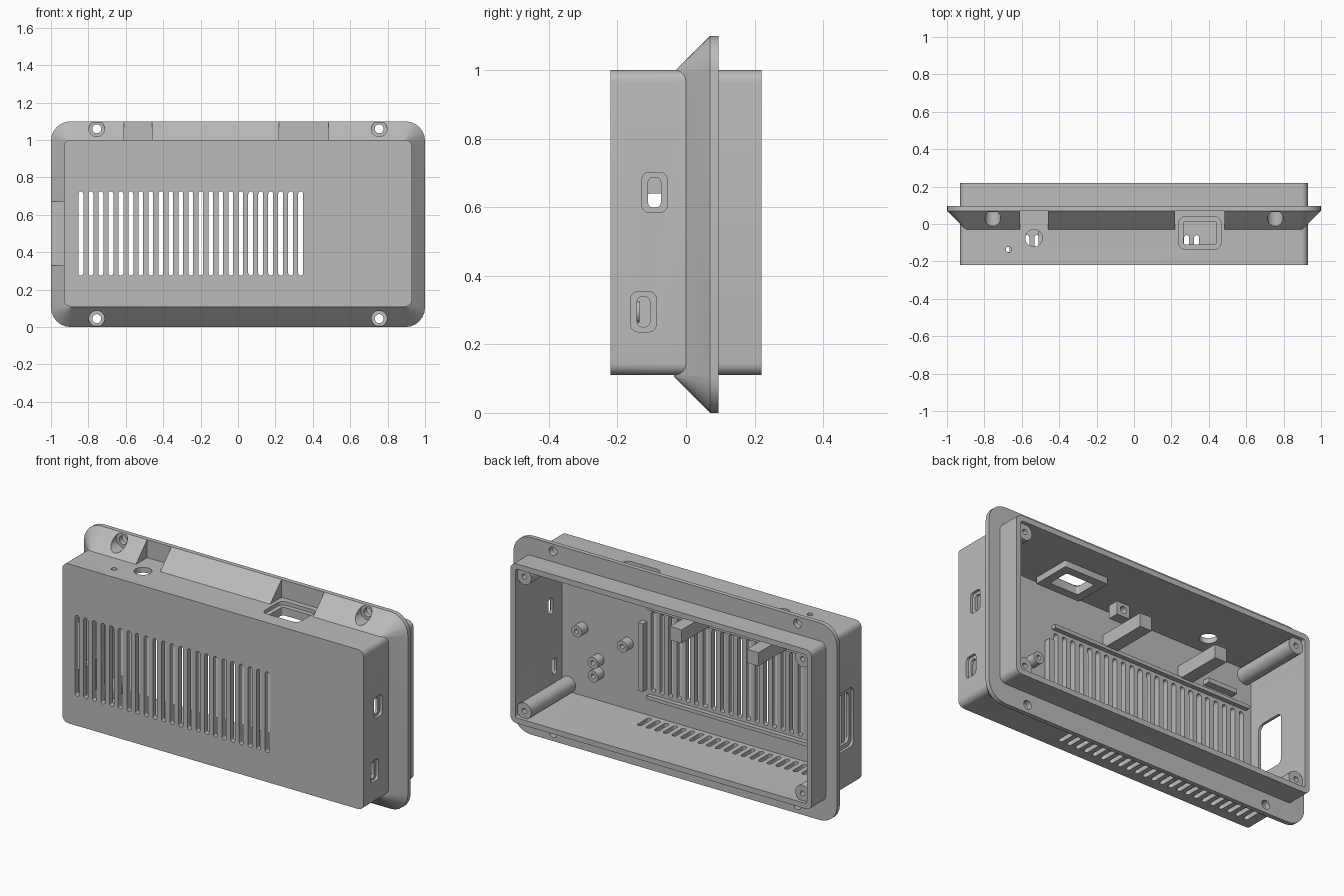
import bpy, bmesh, math

cube = bpy.data.objects.get("Cube")
if cube:
    bpy.data.objects.remove(cube, do_unlink=True)

grey = bpy.data.materials.new("plain_grey")
grey.use_nodes = True
grey.diffuse_color = (0.5, 0.5, 0.5, 1)
grey.node_tree.nodes["Principled BSDF"].inputs["Base Color"].default_value = (0.5, 0.5, 0.5, 1)


def outline(w, h, r, seg=6):
    """Corner-rounded rectangle; a full radius gives a slot or a circle."""
    pts = []
    for k, (sx, sy) in enumerate([(1, 1), (-1, 1), (-1, -1), (1, -1)]):
        for i in range(seg + 1):
            t = (k + i / seg) * math.pi / 2
            pts.append((sx * (w / 2 - r) + r * math.cos(t),
                        sy * (h / 2 - r) + r * math.sin(t)))
    return pts


def loft(bm, axis, centre, rings, closed=False):
    """Join rounded rectangles (position, width, height, radius) along an axis."""
    part = bmesh.new()
    loops = []
    for pos, w, h, r in rings:
        loop = []
        for a, b in outline(w, h, r):
            a, b = a + centre[0], b + centre[1]
            co = {"x": (pos, a, b), "y": (a, pos, b), "z": (a, b, pos)}[axis]
            loop.append(part.verts.new(co))
        loops.append(loop)
    n = len(loops[0])
    pairs = list(zip(loops, loops[1:]))
    if closed:
        pairs.append((loops[-1], loops[0]))
    else:
        part.faces.new(loops[0])
        part.faces.new(loops[-1])
    for lo, hi in pairs:
        for i in range(n):
            j = (i + 1) % n
            part.faces.new((lo[i], lo[j], hi[j], hi[i]))
    bmesh.ops.remove_doubles(part, verts=part.verts, dist=1e-5)
    bmesh.ops.recalc_face_normals(part, faces=part.faces)
    tmp = bpy.data.meshes.new("tmp")
    part.to_mesh(tmp)
    part.free()
    bm.from_mesh(tmp)
    bpy.data.meshes.remove(tmp)


def box(bm, x0, x1, y0, y1, z0, z1):
    loft(bm, "y", ((x0 + x1) / 2, (z0 + z1) / 2),
         [(y, x1 - x0, z1 - z0, 0) for y in (y0, y1)])


def rod(bm, axis, centre, p0, p1, r):
    loft(bm, axis, centre, [(p, 2 * r, 2 * r, r) for p in (p0, p1)])


def make(name, bm):
    mesh = bpy.data.meshes.new(name)
    bm.to_mesh(mesh)
    bm.free()
    mesh.materials.append(grey)
    ob = bpy.data.objects.new(name, mesh)
    bpy.context.collection.objects.link(ob)
    return ob


def boolean(ob, cutter, operation):
    cutter.hide_render = True
    mod = ob.modifiers.new("cut", "BOOLEAN")
    mod.object, mod.operation, mod.solver = cutter, operation, "EXACT"
    bpy.context.view_layer.objects.active = ob
    bpy.ops.object.modifier_apply(modifier=mod.name)
    bpy.data.objects.remove(cutter, do_unlink=True)


MID = (0, 0.555)
FRONT, INNER, BACK = -0.22, -0.19, 0.22

# Sloped mounting flange
bm = bmesh.new()
loft(bm, "y", (0, 0.55), [(-0.035, 1.79, 0.89, 0.005), (0.07, 2, 1.1, 0.105), (0.095, 2, 1.1, 0.105)])
enclosure = make("enclosure", bm)

# Flange notches beside the ports, and stepped screw holes
bm = bmesh.new()
box(bm, -0.61, -0.46, -0.1, 0.07, 0.9, 1.2)
box(bm, 0.22, 0.485, -0.1, 0.07, 0.9, 1.2)
box(bm, -1.1, -0.85, -0.1, 0.07, 0.33, 0.67)
for x in (-0.755, 0.755):
    for z in (0.045, 1.06):
        loft(bm, "y", (x, z), [(-0.1, 0.084, 0.084, 0.042), (0.065, 0.084, 0.084, 0.042),
                               (0.065, 0.048, 0.048, 0.024), (0.15, 0.048, 0.048, 0.024)])
boolean(enclosure, make("flange_cutter", bm), "DIFFERENCE")

# Case walls
bm = bmesh.new()
loft(bm, "y", MID, [(y, 1.86, 0.89, 0.035) for y in (FRONT, BACK)])
boolean(enclosure, make("case", bm), "UNION")
bm = bmesh.new()
loft(bm, "y", MID, [(y, 1.8, 0.83, 0.012) for y in (INNER, 0.3)])
boolean(enclosure, make("cavity_cutter", bm), "DIFFERENCE")

# Front and bottom vents, side ports, top openings
bm = bmesh.new()
vents = [-0.84 + i * 0.0534 for i in range(23)]
for x in vents:
    loft(bm, "y", (x, 0.5), [(y, 0.026, 0.45, 0.013) for y in (-0.3, -0.15)])
    loft(bm, "z", (x, -0.112), [(z, 0.026, 0.105, 0.013) for z in (0.05, 0.2)])
for y, z in ((-0.092, 0.643), (-0.124, 0.295)):
    loft(bm, "x", (y, z), [(0.85, 0.037, 0.088, 0.015), (0.915, 0.037, 0.088, 0.015),
                           (0.915, 0.073, 0.117, 0.02), (0.98, 0.073, 0.117, 0.02)])
loft(bm, "x", (-0.045, 0.5), [(-0.98, 0.21, 0.33, 0.03), (-0.915, 0.21, 0.33, 0.03),
                              (-0.915, 0.17, 0.28, 0.03), (-0.85, 0.17, 0.28, 0.03)])
loft(bm, "z", (0.352, -0.048), [(0.9, 0.175, 0.125, 0.012), (0.98, 0.175, 0.125, 0.012),
                                (0.98, 0.225, 0.175, 0.035), (1.05, 0.225, 0.175, 0.035)])
rod(bm, "z", (-0.535, -0.075), 0.95, 1.05, 0.046)
rod(bm, "z", (-0.67, -0.137), 0.95, 1.05, 0.015)
boolean(enclosure, make("opening_cutter", bm), "DIFFERENCE")

# Corner screw posts with blind holes
bm = bmesh.new()
for x in (-0.86, 0.86):
    for z in (0.18, 0.93):
        loft(bm, "y", (x, z), [(INNER - 0.005, 0.09, 0.09, 0.045), (0.2, 0.09, 0.09, 0.045),
                               (0.2, 0.028, 0.028, 0.014), (0.08, 0.028, 0.028, 0.014)])
make("corner_posts", bm)

# Board standoffs
bm = bmesh.new()
for x, z in ((0.77, 0.52), (0.49, 0.51), (0.67, 0.37), (0.67, 0.295)):
    loft(bm, "y", (x, z), [(INNER - 0.005, 0.064, 0.064, 0.032), (-0.135, 0.064, 0.064, 0.032),
                           (-0.135, 0.026, 0.026, 0.013), (-0.18, 0.026, 0.026, 0.013)])
make("standoffs", bm)

# Rails framing the vents
bm = bmesh.new()
for z in (0.25, 0.75):
    box(bm, -0.87, 0.36, INNER - 0.005, -0.165, z - 0.01, z + 0.01)
box(bm, 0.375, 0.405, INNER - 0.005, -0.155, 0.28, 0.66)
box(bm, -0.78, -0.6, INNER - 0.005, -0.15, 0.785, 0.81)
make("vent_rails", bm)

# Long support arms
bm = bmesh.new()
for x in (0, -0.475):
    box(bm, x - 0.036, x + 0.036, INNER - 0.005, 0.09, 0.755, 0.83)
make("support_arms", bm)

# Collar under the top opening and a small drilled lug
bm = bmesh.new()
loft(bm, "z", (0.352, -0.048), [(0.935, 0.27, 0.22, 0.005), (0.972, 0.27, 0.22, 0.005),
                                (0.972, 0.175, 0.125, 0.012), (0.935, 0.175, 0.125, 0.012)], True)
make("port_collar", bm)
bm = bmesh.new()
loft(bm, "y", (0, 0.935), [(-0.14, 0.08, 0.075, 0), (-0.08, 0.08, 0.075, 0),
                           (-0.08, 0.04, 0.04, 0.02), (-0.14, 0.04, 0.04, 0.02)], True)
make("drilled_lug", bm)

# Smooth the curved corners, keep edges crisp
for ob in bpy.context.collection.objects:
    if ob.type == "MESH" and grey.name in ob.data.materials:
        bpy.ops.object.select_all(action="DESELECT")
        ob.select_set(True)
        bpy.context.view_layer.objects.active = ob
        bpy.ops.object.shade_smooth_by_angle(angle=math.radians(30))
